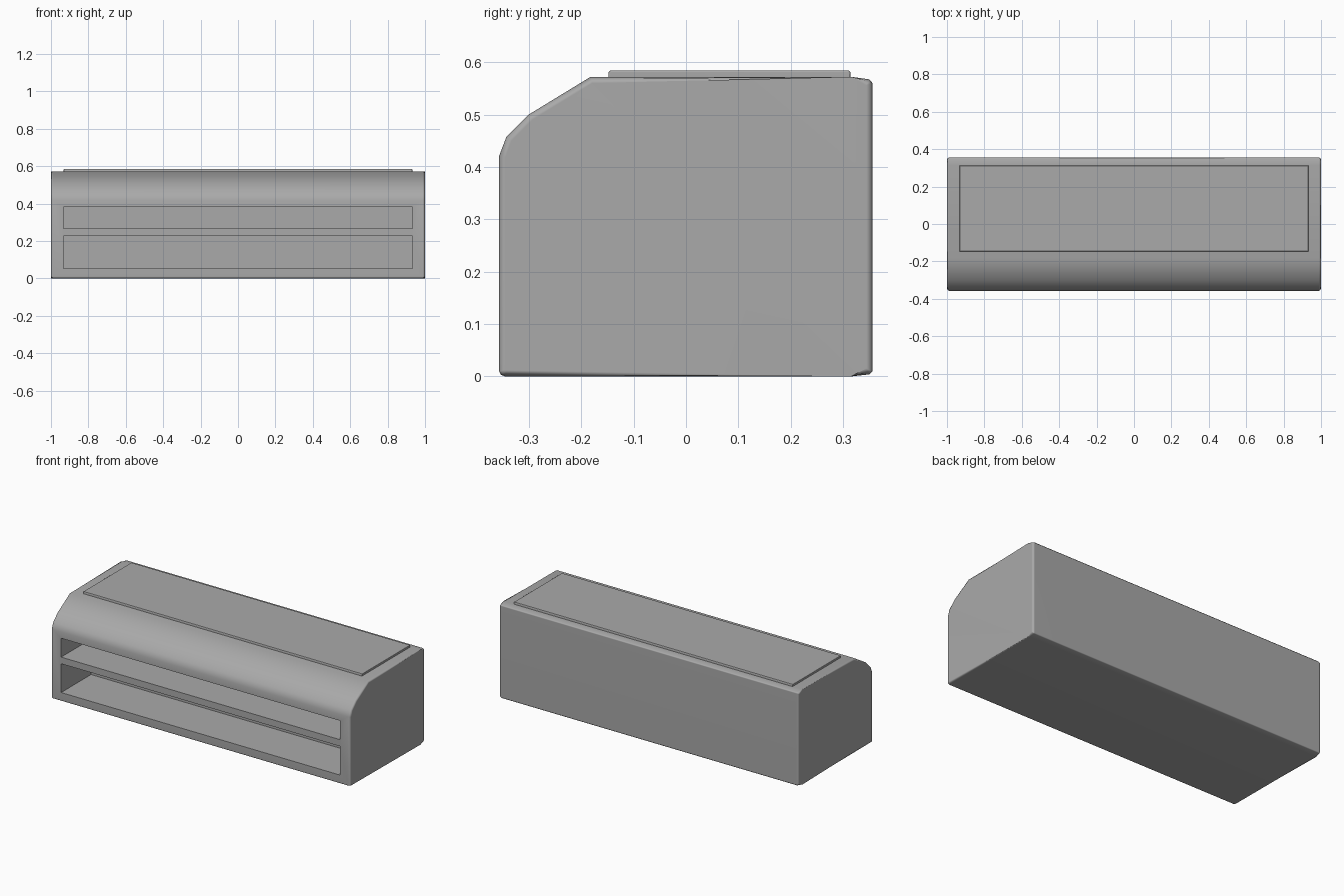
import bpy, bmesh, math

cube = bpy.data.objects.get("Cube")
if cube:
    bpy.data.objects.remove(cube, do_unlink=True)

grey = bpy.data.materials.new("matte grey")
grey.use_nodes = True
grey.diffuse_color = (0.4, 0.4, 0.4, 1)
grey.node_tree.nodes["Principled BSDF"].inputs["Base Color"].default_value = (0.4, 0.4, 0.4, 1)


def make_prism(name, profile, half_width, bevel=0.0):
    """Extrude a (y, z) outline along x and round the two end rims."""
    bm = bmesh.new()
    ends = [[bm.verts.new((x, y, z)) for y, z in profile] for x in (-half_width, half_width)]
    caps = [bm.faces.new(ring) for ring in ends]
    n = len(profile)
    for i in range(n):
        j = (i + 1) % n
        bm.faces.new((ends[0][i], ends[0][j], ends[1][j], ends[1][i]))
    if bevel:
        rim = [e for cap in caps for e in cap.edges]
        bmesh.ops.bevel(bm, geom=rim, offset=bevel, segments=2, profile=0.5, affect='EDGES')
    bmesh.ops.recalc_face_normals(bm, faces=bm.faces)
    mesh = bpy.data.meshes.new(name)
    bm.to_mesh(mesh)
    bm.free()
    mesh.materials.append(grey)
    obj = bpy.data.objects.new(name, mesh)
    bpy.context.collection.objects.link(obj)
    return obj


def box_outline(y0, y1, z0, z1):
    return [(y0, z0), (y1, z0), (y1, z1), (y0, z1)]


def select_only(obj):
    bpy.ops.object.select_all(action='DESELECT')
    obj.select_set(True)
    bpy.context.view_layer.objects.active = obj


# Main shell with a sloped, rounded front shoulder
shell = make_prism("shell", [
    (-0.357, 0.01), (-0.353, 0.003), (-0.345, 0.0),
    (0.315, 0.0), (0.35, 0.004), (0.356, 0.01),
    (0.356, 0.56), (0.35, 0.567), (0.315, 0.572),
    (-0.182, 0.572), (-0.30, 0.50), (-0.343, 0.457), (-0.357, 0.42)], 1.0, 0.012)

# Two open shelves cut into the front
for name, z0, z1 in (("lower_shelf_cutter", 0.054, 0.228), ("upper_shelf_cutter", 0.268, 0.382)):
    cutter = make_prism(name, box_outline(-0.5, -0.072, z0, z1), 0.932)
    cutter.hide_render = True
    mod = shell.modifiers.new(name, 'BOOLEAN')
    mod.operation = 'DIFFERENCE'
    mod.solver = 'EXACT'
    mod.object = cutter
    select_only(shell)
    bpy.ops.object.modifier_apply(modifier=mod.name)
    bpy.data.objects.remove(cutter, do_unlink=True)

# Raised panel on the top
panel = make_prism("top_panel", [
    (-0.148, 0.56), (0.314, 0.56), (0.314, 0.58), (0.311, 0.584),
    (-0.145, 0.584), (-0.148, 0.58)], 0.932, 0.003)

for obj in (shell, panel):
    select_only(obj)
    bpy.ops.object.shade_smooth_by_angle(angle=math.radians(48))
    weighted = obj.modifiers.new("weighted_normals", 'WEIGHTED_NORMAL')
    weighted.keep_sharp = True
